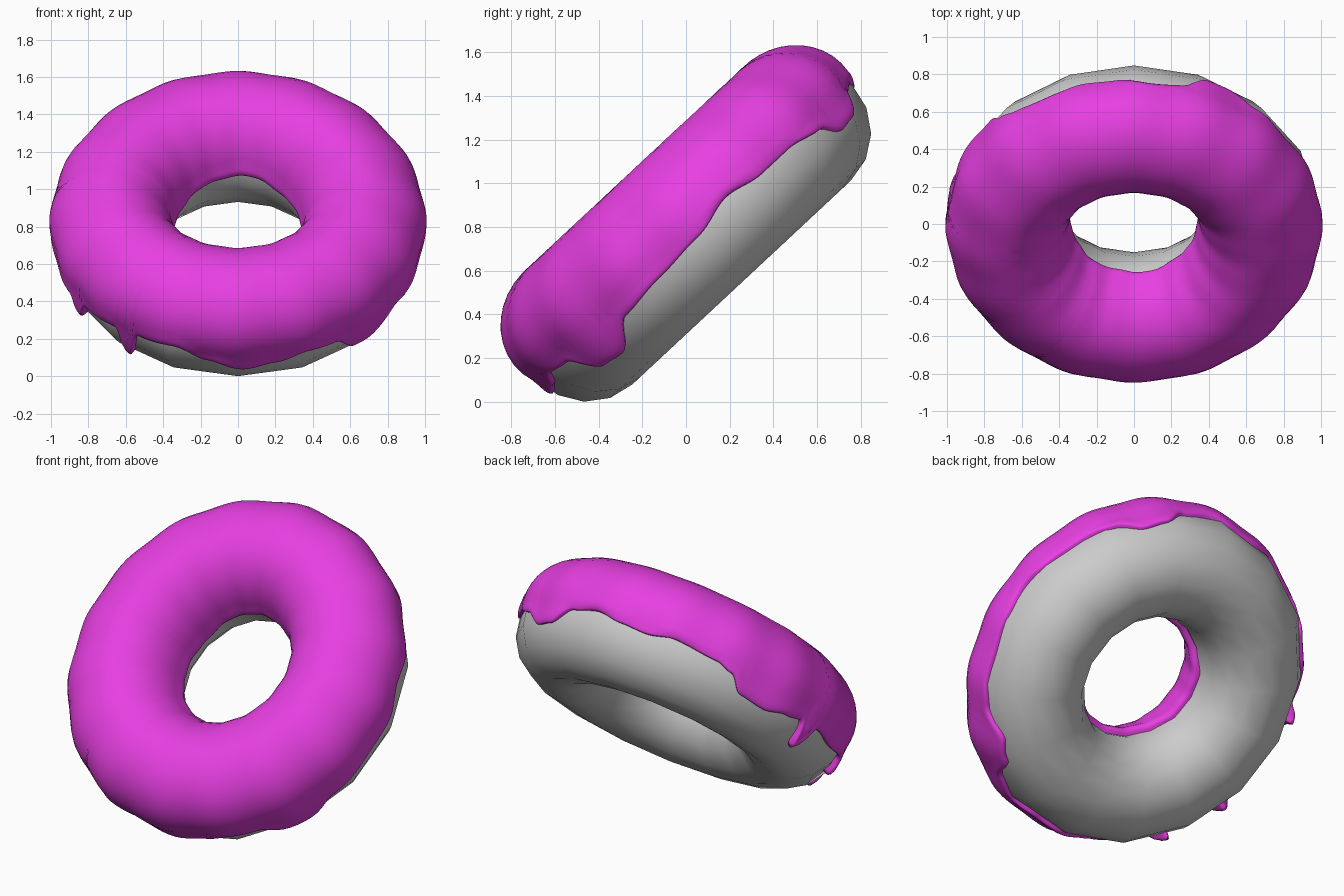
import bpy, bmesh, math
from mathutils import Matrix, Vector

if "Cube" in bpy.data.objects:
    bpy.data.objects.remove(bpy.data.objects["Cube"])

TILT = math.radians(43)
CENTER = Vector((0, 0.037, 0.778))
R, RR, RA = 0.683, 0.305, 0.318      # ring radius, tube radius (radial / axial)
SEG = 16
PLACE = Matrix.Translation(CENTER) @ Matrix.Rotation(TILT, 4, 'X')


def material(name, rgb):
    m = bpy.data.materials.new(name)
    m.diffuse_color = (*rgb, 1)
    m.use_nodes = True
    m.node_tree.nodes["Principled BSDF"].inputs["Base Color"].default_value = m.diffuse_color
    return m


# Dough ring: coarse torus, smooth shaded
bpy.ops.mesh.primitive_torus_add(major_radius=R, minor_radius=RR,
                                 major_segments=SEG, minor_segments=16)
dough = bpy.context.object
dough.name = "dough_ring"
dough.data.transform(PLACE @ Matrix.Diagonal((1, 1, RA / RR, 1)))
dough.data.materials.append(material("dough grey", (0.6, 0.6, 0.6)))
dough.data.polygons.foreach_set("use_smooth", [True] * len(dough.data.polygons))

# Wavy outer icing edge: (position round the ring, tube angle), degrees
EDGE = [(0, -5), (13, 3), (24, -3), (36, -3), (49, -9), (58, -22), (66, -20),
        (75, -2), (85, 2), (95, -3), (105, -5), (115, 0), (130, -3), (136, -8),
        (142, -23), (152, -25), (161, -18), (168, -14), (172, -42), (176, -12),
        (190, -15), (206, -12), (210, -31), (214, -8), (229, -2), (233, -36),
        (237, 0), (250, 5), (260, -8), (272, -18), (282, -13), (292, -4),
        (302, -7), (311, -31), (319, -34), (330, -12), (345, -8), (360, -5)]
DRIPS = (172, 210, 233)


def outer_edge(deg):
    for (a, u), (b, v) in zip(EDGE, EDGE[1:]):
        if a <= deg <= b:
            t = (deg - a) / (b - a)
            return u + (v - u) * t * t * (3 - 2 * t)


def inner_edge(deg):
    p = math.radians(deg)
    return 177 + 6 * math.cos(2 * p) + 1.5 * math.sin(3 * p) + math.cos(7 * p)


def icing_point(deg, tube, lift):
    p, t = math.radians(deg), math.radians(tube)
    # follow the facets of the dough softly
    facet = 0.994 + 0.006 * math.cos(SEG * p)
    # full on top and outside, thinner at the sides and in the hole
    s = max(0, math.sin(t))
    if tube < 90:
        th = 0.013 + 0.068 * (1 - (1 - s) ** 2)
        th -= 0.025 * math.cos(p) ** 2 * max(0, math.sin(2 * t))
    else:
        th = 0.033 + 0.048 * s * s
    if tube < 0:
        th += sum(0.018 * math.exp(-((deg - d) / 3.5) ** 2) * min(1, -tube / 20)
                  for d in DRIPS)
    off = th * lift if lift >= 0 else -0.03
    rho = (R + (RR + off) * math.cos(t)) * facet
    return PLACE @ Vector((rho * math.cos(p), rho * math.sin(p),
                           (RA + off) * math.sin(t)))


# Icing: strips across the tube with a rounded lip at both edges
LIP = [(0, -1), (0, 0.45), (1.2, 0.85), (3.5, 1.1), (7, 1.1)]
N, MID = 360, 20
bm = bmesh.new()
rings = []
for i in range(N):
    lo, hi = outer_edge(i), inner_edge(i)
    col = [(lo + d, h) for d, h in LIP]
    a, b = lo + 10, hi - 10
    col += [(a + (b - a) * k / MID, 1) for k in range(MID + 1)]
    col += [(hi - d, h) for d, h in reversed(LIP)]
    rings.append([bm.verts.new(icing_point(i, t, h)) for t, h in col])
for i in range(N):
    r0, r1 = rings[i], rings[(i + 1) % N]
    for k in range(len(r0) - 1):
        bm.faces.new((r0[k], r1[k], r1[k + 1], r0[k + 1])).smooth = True
mesh = bpy.data.meshes.new("icing")
bm.to_mesh(mesh)
bm.free()
mesh.materials.append(material("icing pink", (0.8, 0.05, 0.76)))
icing = bpy.data.objects.new("icing", mesh)
bpy.context.collection.objects.link(icing)
